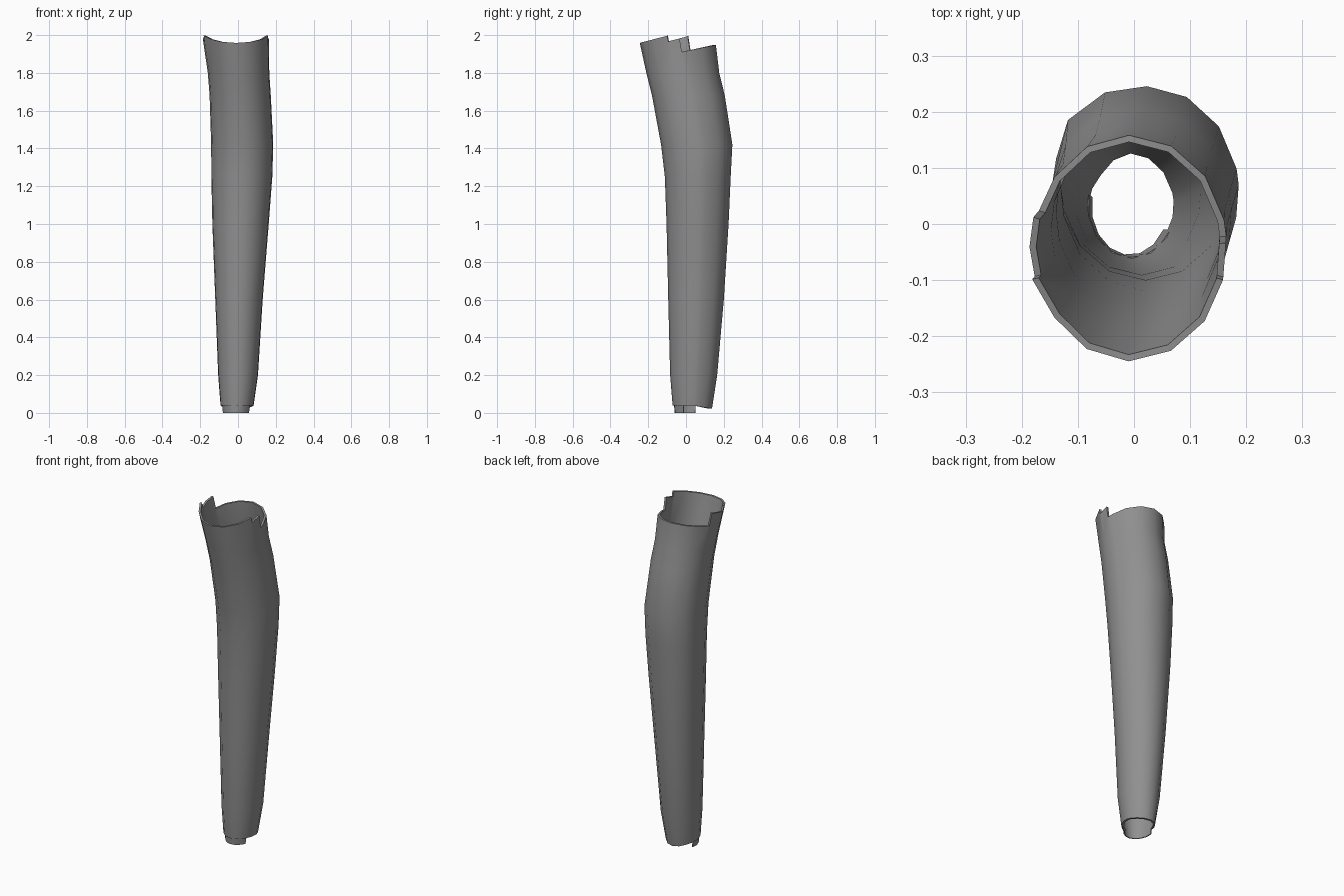
import bpy, bmesh, math

if "Cube" in bpy.data.objects:
    bpy.data.objects.remove(bpy.data.objects["Cube"])

# Sleeve sections: z, x min, x max, y min, y max, back-left bulge, front-left bulge
SECTIONS = [
    (0.00, -0.089, 0.074, -0.068, 0.134, -0.10, 0.0),
    (0.04, -0.093, 0.083, -0.071, 0.141, -0.08, 0.0),
    (0.20, -0.105, 0.106, -0.084, 0.165, 0.0, 0.0),
    (0.60, -0.120, 0.131, -0.094, 0.200, 0.05, 0.0),
    (1.00, -0.135, 0.163, -0.103, 0.225, 0.08, 0.0),
    (1.25, -0.140, 0.182, -0.112, 0.236, 0.10, 0.0),
    (1.42, -0.141, 0.187, -0.132, 0.245, 0.10, 0.0),
    (1.68, -0.150, 0.174, -0.180, 0.205, 0.06, -0.02),
    (1.80, -0.160, 0.166, -0.210, 0.176, 0.02, -0.04),
    (2.00, -0.190, 0.164, -0.254, 0.152, -0.02, -0.05),
]
WALL = 0.012
SIDES = 14

# Dark grey material shared by all parts
grey = bpy.data.materials.new("dark_grey")
grey.diffuse_color = (0.28, 0.28, 0.28, 1)
grey.use_nodes = True
grey.node_tree.nodes["Principled BSDF"].inputs["Base Color"].default_value = grey.diffuse_color


def section(z):
    for a, b in zip(SECTIONS, SECTIONS[1:]):
        if z <= b[0] or b is SECTIONS[-1]:
            f = (z - a[0]) / (b[0] - a[0])
            return [p + (q - p) * f for p, q in zip(a, b)][1:]


def point(deg, z, inset=0.0):
    x0, x1, y0, y1, back, front = section(z)
    a = math.radians(deg)
    bump = lambda c: math.exp(-(((deg % 360) - c) / 25) ** 2)
    k = 1 + back * bump(137) + front * bump(220)
    return ((x0 + x1) / 2 + ((x1 - x0) / 2 - inset) * k * math.cos(a),
            (y0 + y1) / 2 + ((y1 - y0) / 2 - inset) * k * math.sin(a), z)


def shell(name, columns, outer, inner, closed):
    """columns: (angle, list of heights); thin wall between two insets."""
    bm = bmesh.new()
    grid = [[[bm.verts.new(point(d, z, t)) for z in zs] for t in (outer, inner)]
            for d, zs in columns]
    n = len(columns)
    for i in range(n if closed else n - 1):
        j = (i + 1) % n
        a, b = grid[i], grid[j]
        step = columns[i][0] == columns[j][0]
        if not step:
            for s in (0, 1):
                for k in range(len(a[0]) - 1):
                    q = [a[s][k], b[s][k], b[s][k + 1], a[s][k + 1]]
                    bm.faces.new(q if s == 0 else q[::-1])
            bm.faces.new((a[0][0], a[1][0], b[1][0], b[0][0]))
        bm.faces.new((a[0][-1], b[0][-1], b[1][-1], a[1][-1]))
    if not closed:
        for c in (grid[0], grid[-1]):
            for k in range(len(c[0]) - 1):
                bm.faces.new((c[0][k], c[1][k], c[1][k + 1], c[0][k + 1]))
    bmesh.ops.remove_doubles(bm, verts=bm.verts, dist=1e-5)
    bmesh.ops.recalc_face_normals(bm, faces=bm.faces)
    me = bpy.data.meshes.new(name)
    bm.to_mesh(me)
    bm.free()
    me.materials.append(grey)
    ob = bpy.data.objects.new(name, me)
    bpy.context.collection.objects.link(ob)
    bpy.ops.object.select_all(action='DESELECT')
    ob.select_set(True)
    bpy.context.view_layer.objects.active = ob
    bpy.ops.object.shade_smooth_by_angle(angle=math.radians(40))


# Tilted top rim in three levels: back, side lug, front
def rim(deg, level):
    y = -0.045 + 0.2 * math.sin(math.radians(deg))
    return {"back": 1.917 + 0.2 * y, "lug": 1.99 + 0.25 * y,
            "front": 2.02 + 0.25 * y}[level]


STEPS = [4, 162, 194, 346]


def level(d):
    if 4 < d < 162:
        return "back"
    return "front" if 194 < d < 346 else "lug"


angles = [(90 + 360 * i / SIDES) % 360 for i in range(SIDES)]
tops = [(d, level(d)) for d in angles if min(abs(d - s) for s in STEPS) > 6]
tops += [(178, "lug"), (4, "lug"), (4, "back"), (162, "back"), (162, "lug"),
         (194, "lug"), (194, "front"), (346, "front"), (346, "lug")]
order = {"back": 1, "lug": 0, "front": 2}
# Steps at one angle are listed in the direction of travel around the rim
tops.sort(key=lambda t: (t[0], -order[t[1]] if t[0] in (162, 346) else order[t[1]]))

columns = []
for d, lv in tops:
    s = math.sin(math.radians(d))
    bottom = 0.04 - 0.018 * max(0, s)
    columns.append((d, [bottom] + [r[0] for r in SECTIONS[2:-1]] + [rim(d, lv)]))
shell("sleeve", columns, 0.0, WALL, True)

# Part collar standing out below the front of the sleeve
arc = [170 + (331 - 170) * i / 7 for i in range(8)]
shell("bottom_collar", [(d, [0.0, 0.07]) for d in arc], 0.007, WALL + 0.001, False)
